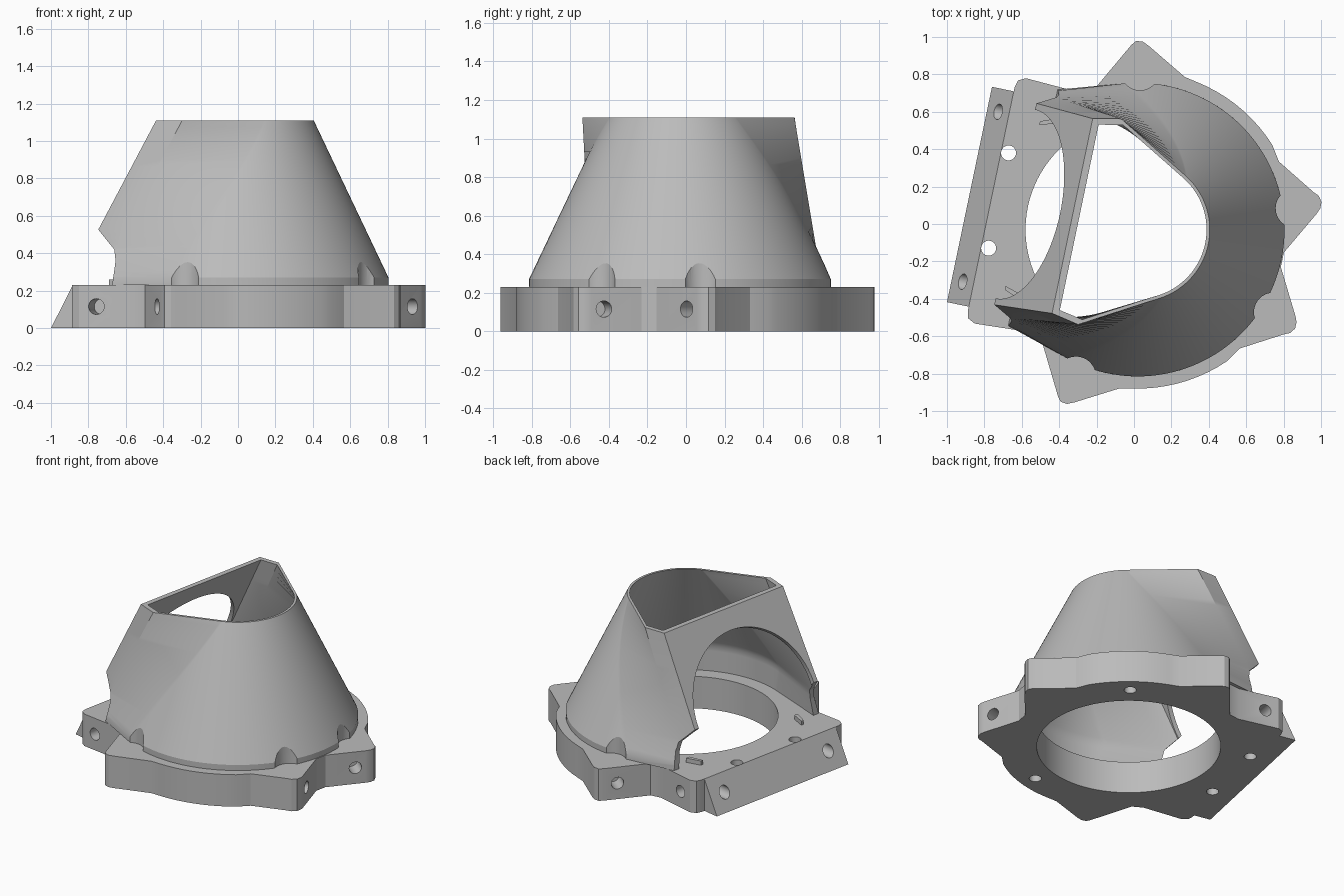
import bpy, bmesh, math
from mathutils import Matrix, Vector

if "Cube" in bpy.data.objects:
    bpy.data.objects.remove(bpy.data.objects["Cube"])

# Everything is built in a local frame (symmetric about y) and then turned into place
PLACE = Matrix.Translation((0.02, -0.03, 0)) @ Matrix.Rotation(math.radians(-11.8), 4, 'Z')
grey = bpy.data.materials.new("plastic_grey")
grey.diffuse_color = (0.5, 0.5, 0.5, 1)
grey.use_nodes = True
grey.node_tree.nodes["Principled BSDF"].inputs["Base Color"].default_value = grey.diffuse_color


def make(name, bm):
    bmesh.ops.recalc_face_normals(bm, faces=bm.faces)
    me = bpy.data.meshes.new(name)
    bm.to_mesh(me)
    bm.free()
    ob = bpy.data.objects.new(name, me)
    bpy.context.collection.objects.link(ob)
    ob.matrix_world = PLACE
    me.materials.append(grey)
    return ob


def hull(name, pts):
    bm = bmesh.new()
    for p in pts:
        bm.verts.new(p)
    res = bmesh.ops.convex_hull(bm, input=bm.verts)
    inside = {g for g in res["geom_interior"] + res["geom_unused"] if isinstance(g, bmesh.types.BMVert)}
    bmesh.ops.delete(bm, geom=list(inside), context='VERTS')
    return make(name, bm)


def loft(name, sections):
    bm = bmesh.new()
    rows = [[bm.verts.new(p) for p in s] for s in sections]
    n = len(rows[0])
    for a, b in zip(rows, rows[1:]):
        for i in range(n):
            j = (i + 1) % n
            bm.faces.new((a[i], a[j], b[j], b[i]))
    bm.faces.new(rows[0])
    bm.faces.new(rows[-1])
    return make(name, bm)


def rods(name, specs, seg=32):
    # several separate cylinders, each given as start, end, radius
    bm = bmesh.new()
    for a, b, r in specs:
        a, b = Vector(a), Vector(b)
        rot = (b - a).to_track_quat('Z', 'Y').to_matrix().to_4x4()
        bmesh.ops.create_cone(bm, cap_ends=True, segments=seg, radius1=r, radius2=r,
                              depth=(b - a).length, matrix=Matrix.Translation((a + b) / 2) @ rot)
    return make(name, bm)


def cut(ob, cutter):
    m = ob.modifiers.new("cut", 'BOOLEAN')
    m.operation, m.solver, m.object = 'DIFFERENCE', 'EXACT', cutter
    cutter.hide_render = True
    bpy.context.view_layer.update()
    bpy.context.view_layer.objects.active = ob
    bpy.ops.object.modifier_apply(modifier=m.name)


def both(pts):
    return [(x, s * y, z) for x, y, z in pts for s in (1, -1)]


# Base plate with four lugs
half = [(-0.80, 0.61), (-0.79, 0.65), (-0.75, 0.67), (-0.46, 0.655), (-0.385, 0.68), (-0.235, 0.96),
        (-0.215, 0.985), (-0.18, 0.99), (-0.14, 0.972), (0.08, 0.85)]
half += [(0.85 * math.cos(math.radians(a)), 0.85 * math.sin(math.radians(a))) for a in range(80, 40, -4)]
half += [(0.665, 0.51), (0.88, 0.388), (0.91, 0.375), (0.932, 0.345), (0.932, 0.31), (0.92, 0.28), (0.79, 0.04)]
outline = half + [(x, -y) for x, y in reversed(half)]
base = loft("base_plate", [[(x, y, z) for x, y in outline] for z in (0, 0.23)])

# Sloped mounting strip along the flat side
strip = hull("sloped_strip", both([(-0.919, 0.588, 0), (-0.80, 0.588, 0), (-0.80, 0.588, 0.23)]))

# Screw holes and central bore
zh = 0.115
holes = []
for s in (1, -1):
    holes += [((-1.0, s * 0.464, zh), (-0.70, s * 0.464, zh), 0.042),
              ((-0.655, s * 0.80, zh), (-0.655, s * 0.52, zh), 0.042),
              ((-0.277 - 0.10, s * (0.875 + 0.054), zh), (-0.277 + 0.10, s * (0.875 - 0.054), zh), 0.042),
              ((0.885 + 0.10, s * (0.22 - 0.056), zh), (0.885 - 0.10, s * (0.22 + 0.056), zh), 0.042),
              ((-0.76, s * 0.26, -0.1), (-0.76, s * 0.26, 0.4), 0.04),
              ((0.34, s * 0.655, -0.1), (0.34, s * 0.655, 0.18), 0.04)]
hole_cutter = rods("hole_cutter", holes)
cut(base, rods("bore_cutter", [((0, 0, -0.1), (0, 0, 0.4), 0.6)], 96))
cut(base, hole_cutter)
cut(strip, hole_cutter)

# Hood: each level is a circle joined by tangent lines to the corners of the tilted flat face
TOP = 1.11


def section(z, t, zs=None, rmax=9):
    d = TOP - min(z, TOP)
    r = min(0.385 + 0.476 * min(d, 0.84) - t, rmax)
    face = (-0.357 - 0.534 * d + 2.2 * t, 0.532 + 0.031 * d - 1.5 * t)
    side = (-0.208 - 0.534 * d + t, 0.562 + 0.058 * d - 1.8 * t)
    dist = math.hypot(*side)
    phi = math.atan2(side[1], side[0]) - math.acos(min(1, r / dist))
    arc = [(r * math.cos(phi * k / 40), r * math.sin(phi * k / 40)) for k in range(-40, 41)]
    loop = arc + [side, face, (face[0], -face[1]), (side[0], -side[1])]
    return [(x, y, zs or z) for x, y in loop]


levels = [0.23, 0.27] + [0.27 + 0.84 * i / 24 for i in range(1, 25)]
hood = loft("hood", [section(z, 0) for z in levels])
inner_levels = [0.2, 0.27] + levels[2:]
inner = loft("hood_inner_cutter", [section(z, 0.017, None, 0.70) for z in inner_levels]
             + [section(TOP, 0.017, TOP + 0.02)])
cut(hood, inner)

# Round opening in the tilted face, and open bottom below it
p, n = Vector((-0.667, 0, 0.53)), Vector((-0.882, 0, 0.471))
arch = rods("arch_cutter", [(p + n * 0.12, p - n * 0.09, 0.515)], 96)
mouth = hull("mouth_cutter", both([(-1.4, 1, 0.15), (-1.4, 1, 0.53), (-0.672, 1, 0.53), (-0.61, 1, 0.46),
                                   (-0.57, 1, 0.42), (-0.56, 1, 0.36), (-0.58, 1, 0.15)]))
cut(hood, arch)
cut(hood, mouth)

# Scallops in the hood above each lug
scallops = []
for a in (19.5, -19.5, 101, -101):
    x, y = 0.85 * math.cos(math.radians(a)), 0.85 * math.sin(math.radians(a))
    scallops.append(((x, y, 0.15), (x, y, 0.5), 0.105))
cut(hood, rods("scallop_cutter", scallops))

# Small prongs at the foot of the opening
prongs = []
for s, side in ((1, "left"), (-1, "right")):
    prongs.append(hull("prong_" + side, [(x, s * y, z) for z in (0.23, 0.26) for x, y in
                       ((-0.63, 0.44), (-0.63, 0.46), (-0.53, 0.47), (-0.53, 0.50))]))

# Smooth shading, then drop the cutters
for ob in list(bpy.data.objects):
    if ob.name.endswith("_cutter"):
        bpy.data.objects.remove(ob)
for ob in [base, strip, hood] + prongs:
    bpy.ops.object.select_all(action='DESELECT')
    ob.select_set(True)
    bpy.context.view_layer.objects.active = ob
    bpy.ops.object.shade_smooth_by_angle(angle=math.radians(25))
